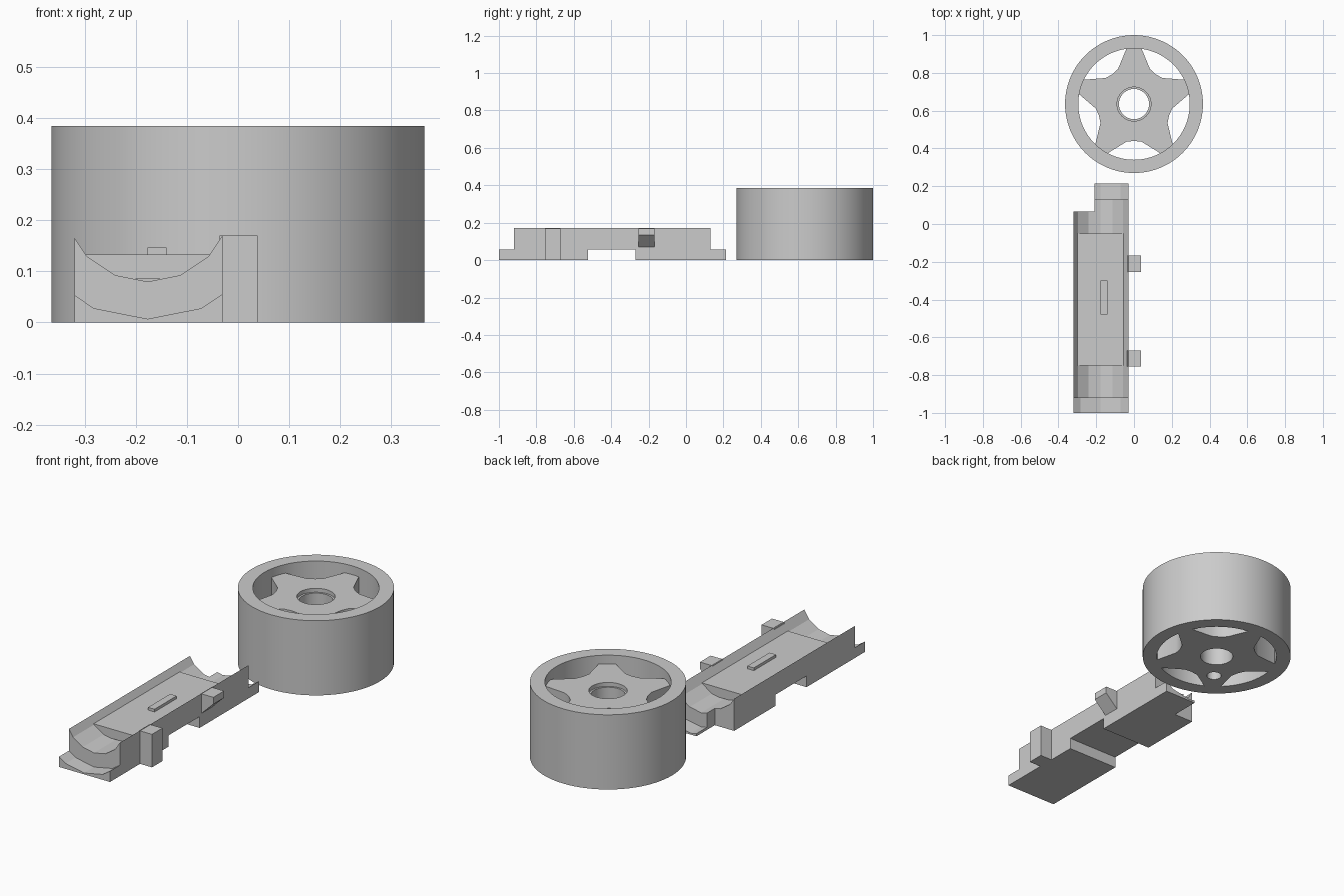
import bpy, bmesh
from math import sin, cos, pi, radians

cube = bpy.data.objects.get("Cube")
if cube:
    bpy.data.objects.remove(cube, do_unlink=True)

grey = bpy.data.materials.new("light grey")
grey.use_nodes = True
grey.diffuse_color = (0.6, 0.6, 0.6, 1)
grey.node_tree.nodes["Principled BSDF"].inputs["Base Color"].default_value = (0.6, 0.6, 0.6, 1)


def circle(r, n, cx=0, cy=0):
    return [(cx + r * cos(2 * pi * i / n), cy + r * sin(2 * pi * i / n)) for i in range(n)]


def prism(name, loops, lo, hi, axis="z", smooth=False):
    """Extrude an outline (first loop) with holes (other loops) along z or y."""
    bm = bmesh.new()
    place = (lambda a, b: (a, b, lo)) if axis == "z" else (lambda a, b: (a, lo, b))
    edges = []
    for loop in loops:
        vs = [bm.verts.new(place(a, b)) for a, b in loop]
        edges += [bm.edges.new((vs[i - 1], vs[i])) for i in range(len(vs))]
    bmesh.ops.triangle_fill(bm, edges=edges, use_beauty=True)
    ext = bmesh.ops.extrude_face_region(bm, geom=bm.faces[:])
    move = (0, 0, hi - lo) if axis == "z" else (0, hi - lo, 0)
    bmesh.ops.translate(bm, vec=move, verts=[g for g in ext["geom"] if isinstance(g, bmesh.types.BMVert)])
    bmesh.ops.recalc_face_normals(bm, faces=bm.faces[:])
    mesh = bpy.data.meshes.new(name)
    bm.to_mesh(mesh)
    bm.free()
    mesh.materials.append(grey)
    obj = bpy.data.objects.new(name, mesh)
    bpy.context.collection.objects.link(obj)
    if smooth:
        bpy.ops.object.select_all(action="DESELECT")
        obj.select_set(True)
        bpy.context.view_layer.objects.active = obj
        bpy.ops.object.shade_smooth_by_angle(angle=radians(30))
    return obj


def box(name, x0, x1, y0, y1, z0, z1):
    return prism(name, [[(x0, y0), (x1, y0), (x1, y1), (x0, y1)]], z0, z1)


# Wheel: rim and five-spoked star with a bored hub
CY = 0.635
prism("wheel_rim", [circle(0.365, 80, 0, CY), circle(0.295, 80, 0, CY)], 0, 0.385, smooth=True)

star = []
for k in range(5):
    a = radians(90 + 72 * k)
    for r, w in ((0.185, -0.085), (0.298, -0.038), (0.298, 0.038), (0.185, 0.085)):
        star.append((r * cos(a) - w * sin(a), CY + r * sin(a) + w * cos(a)))
    b = a + radians(36)
    star.append((0.195 * cos(b), CY + 0.195 * sin(b)))

bore = circle(0.08, 32, 0, CY)
recess = circle(0.09, 32, 0, CY)
p = radians(-126)
pocket = circle(0.036, 20, 0.19 * cos(p), CY + 0.19 * sin(p))
prism("star_base", [star, bore, pocket], 0, 0.15, smooth=True)
prism("star_body", [star, bore], 0.15, 0.32, smooth=True)
prism("star_top", [star, recess], 0.32, 0.34, smooth=True)

# Tray: sections sharing a faceted trough profile
LEFT, TAIL, RIGHT, MID = -0.32, -0.21, -0.03, -0.177


def trough(x0, x1, r, bottom, base):
    knots = [(MID + r * sin(radians(22.5 * i)), bottom + r * (1 - cos(radians(22.5 * i))))
             for i in range(-3, 4)]

    def height(x):
        for (xa, za), (xb, zb) in zip(knots, knots[1:]):
            if xa <= x <= xb:
                return za + (zb - za) * (x - xa) / (xb - xa)

    top = [(x0, height(x0))] + [k for k in knots if x0 < k[0] < x1] + [(x1, height(x1))]
    return [(x0, base)] + top + [(x1, base)]


deep, shallow = (0.168, 0.08), (0.275, 0.007)
for name, x0, arc, base, y0, y1 in (
        ("front_lip", LEFT, shallow, 0, -1, -0.92),
        ("tray_front", LEFT, deep, 0, -0.92, -0.525),
        ("tray_middle", LEFT, deep, 0.058, -0.525, -0.27),
        ("tray_rear", LEFT, deep, 0, -0.27, 0.065),
        ("tray_tail", TAIL, deep, 0, 0.065, 0.13),
        ("tail_lip", TAIL, shallow, 0, 0.13, 0.215)):
    prism(name, [trough(x0, RIGHT, *arc, base)], y0, y1, axis="y")

# Raised floor and its small key
prism("tray_floor", [[(-0.24, 0.085), (-0.115, 0.085), (-0.053, 0.133), (-0.303, 0.133)]],
      -0.75, -0.05, axis="y")
box("floor_key", -0.177, -0.14, -0.48, -0.3, 0.12, 0.147)

# Side tabs: one full height, one with a sloped underside
box("front_tab", -0.036, 0.038, -0.755, -0.67, 0, 0.17)
prism("rear_tab", [[(-0.034, 0.065), (0.038, 0.135), (0.038, 0.17), (-0.034, 0.17)]],
      -0.255, -0.168, axis="y")
